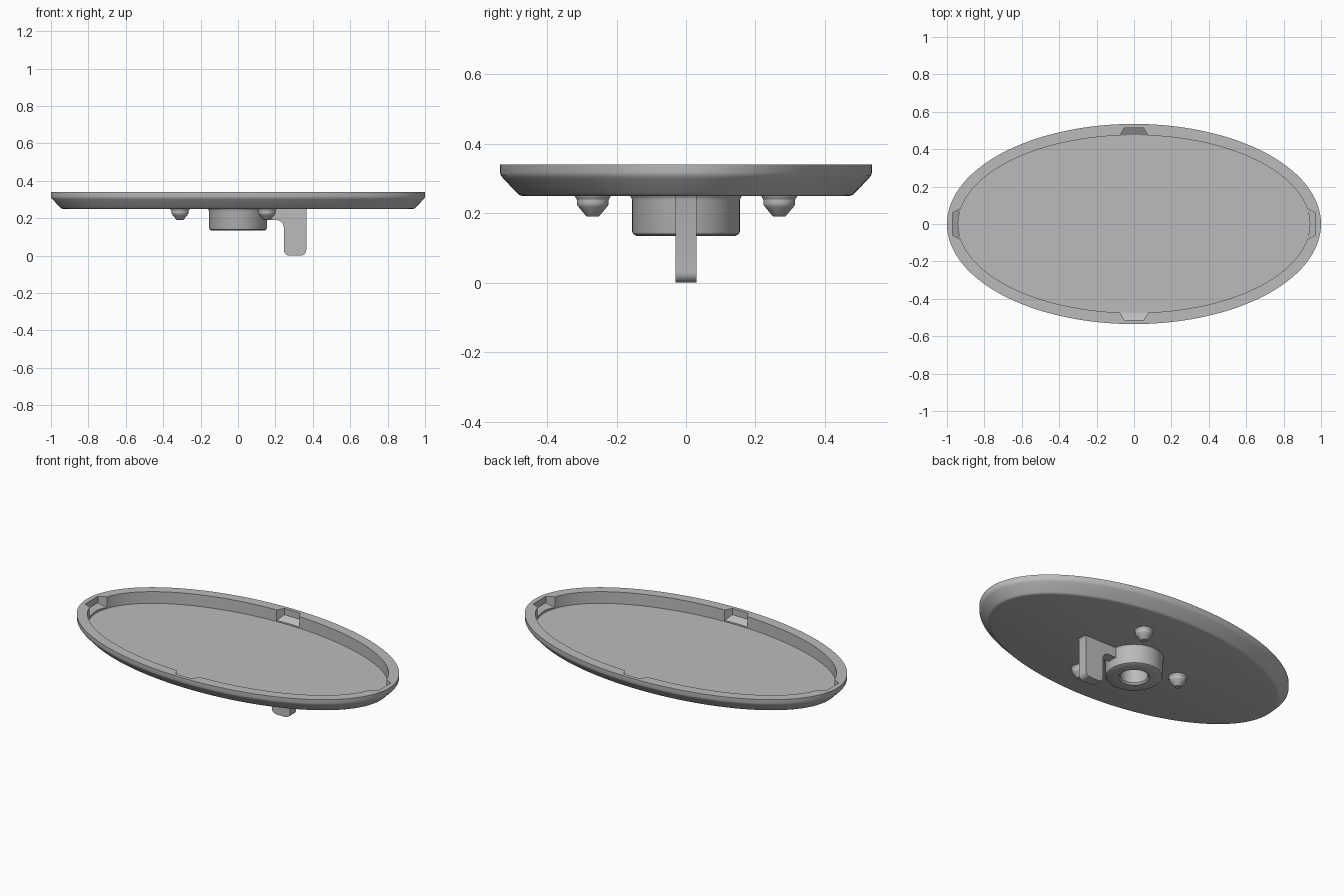
import bpy, bmesh, math

cube = bpy.data.objects.get("Cube")
if cube:
    bpy.data.objects.remove(cube, do_unlink=True)

grey = bpy.data.materials.new("plain grey")
grey.use_nodes = True
grey.diffuse_color = (0.5, 0.5, 0.5, 1)
grey.node_tree.nodes["Principled BSDF"].inputs["Base Color"].default_value = (0.5, 0.5, 0.5, 1)


def finish(bm, name):
    bmesh.ops.recalc_face_normals(bm, faces=bm.faces)
    mesh = bpy.data.meshes.new(name)
    bm.to_mesh(mesh)
    bm.free()
    mesh.materials.append(grey)
    ob = bpy.data.objects.new(name, mesh)
    bpy.context.collection.objects.link(ob)
    return ob


def smooth(ob):
    bpy.ops.object.select_all(action="DESELECT")
    ob.select_set(True)
    bpy.context.view_layer.objects.active = ob
    bpy.ops.object.shade_smooth_by_angle(angle=math.radians(30))


def loft(name, a, b, profile, n=64, centre=(0, 0)):
    """Elliptical rings, each inset by d at height z, capped at both ends."""
    bm = bmesh.new()
    rings = []
    for d, z in profile:
        angles = [math.tau * i / n for i in range(n)]
        rings.append([bm.verts.new((centre[0] + (a - d) * math.cos(t),
                                    centre[1] + (b - d) * math.sin(t), z)) for t in angles])
    for lo, hi in zip(rings, rings[1:]):
        for i in range(n):
            j = (i + 1) % n
            bm.faces.new((lo[i], lo[j], hi[j], hi[i]))
    bm.faces.new(rings[0])
    bm.faces.new(rings[-1])
    return finish(bm, name)


def arc(cx, cz, r, start, end, steps=6):
    angles = [math.radians(start + (end - start) * i / steps) for i in range(steps + 1)]
    return [(cx + r * math.cos(t), cz + r * math.sin(t)) for t in angles]


# Oval tray with raised rim and bevelled underside
tray = loft("oval_tray", 1.0, 0.535,
            [(0.06, 0.27), (0.06, 0.34), (0, 0.34), (0, 0.317), (0.002, 0.309),
             (0.008, 0.301), (0.049, 0.258), (0.056, 0.252), (0.064, 0.25)], n=160)

# Sloped notches in the inner rim at the four ends
cutters = []
for k in range(4):
    inner, outer, wide, narrow = ((0.92, 0.97, 0.085, 0.06), (0.465, 0.513, 0.08, 0.052))[k % 2]
    c, s = round(math.cos(k * math.pi / 2)), round(math.sin(k * math.pi / 2))
    bm = bmesh.new()
    for r, w, low in ((inner, wide, 0.272), (outer, narrow, 0.302)):
        for side in (-w, w):
            for z in (low, 0.37):
                bm.verts.new((r * c - side * s, r * s + side * c, z))
    bmesh.ops.convex_hull(bm, input=bm.verts)
    cutter = finish(bm, "notch_cutter")
    cutter.hide_render = True
    mod = tray.modifiers.new("notch", "BOOLEAN")
    mod.operation = "DIFFERENCE"
    mod.solver = "EXACT"
    mod.object = cutter
    cutters.append(cutter)
bpy.context.view_layer.objects.active = tray
for mod in list(tray.modifiers):
    bpy.ops.object.modifier_apply(modifier=mod.name)
for cutter in cutters:
    bpy.data.objects.remove(cutter, do_unlink=True)
smooth(tray)

# Round boss with a blind bore
smooth(loft("boss", 0.155, 0.155,
            [(0.08, 0.245), (0.08, 0.145), (0.072, 0.135), (0.012, 0.135), (0.003, 0.14),
             (0, 0.147), (0, 0.238), (-0.003, 0.246), (-0.01, 0.255)]))

# Three locating pegs
for k in range(3):
    t = math.radians(60 + 120 * k)
    smooth(loft("peg", 0.046, 0.046,
                [(-0.008, 0.255), (-0.005, 0.247), (0, 0.24), (0, 0.228), (0.002, 0.222),
                 (0.006, 0.217), (0.026, 0.193), (0.03, 0.19)],
                n=32, centre=(0.31 * math.cos(t), 0.31 * math.sin(t))))

# Bent lever reaching from the boss and turning down
outline = [(0.14, 0.255), (0.14, 0.19)]
outline += arc(0.205, 0.15, 0.04, 90, 0)
outline += arc(0.275, 0.03, 0.03, 180, 270) + arc(0.335, 0.03, 0.03, 270, 360)
outline += [(0.365, 0.24), (0.368, 0.247), (0.375, 0.255)]
bm = bmesh.new()
face = bm.faces.new([bm.verts.new((x, -0.03, z)) for x, z in outline])
out = bmesh.ops.extrude_face_region(bm, geom=[face])
bmesh.ops.translate(bm, vec=(0, 0.06, 0),
                    verts=[v for v in out["geom"] if isinstance(v, bmesh.types.BMVert)])
smooth(finish(bm, "lever"))
